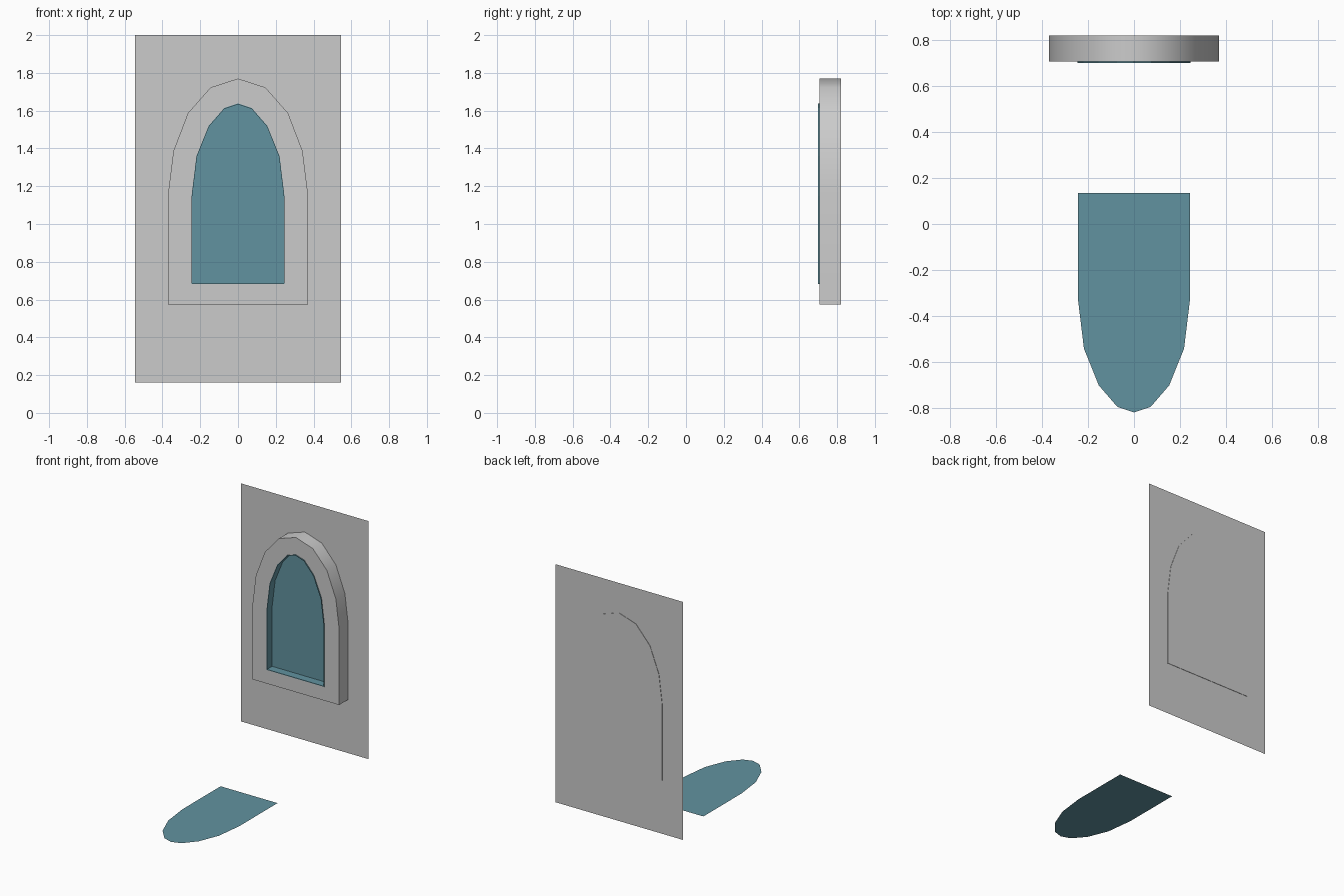
import bpy
import math

cube = bpy.data.objects.get("Cube")
if cube:
    bpy.data.objects.remove(cube, do_unlink=True)


def material(name, rgb):
    mat = bpy.data.materials.new(name)
    mat.use_nodes = True
    color = (*rgb, 1.0)
    mat.diffuse_color = color
    mat.node_tree.nodes["Principled BSDF"].inputs["Base Color"].default_value = color
    return mat


stone = material("stone grey", (0.6, 0.6, 0.6))
glass = material("dusty teal", (0.12, 0.29, 0.35))


def add_object(name, verts, faces, mat):
    mesh = bpy.data.meshes.new(name)
    mesh.from_pydata(verts, [], faces)
    mesh.materials.append(mat)
    obj = bpy.data.objects.new(name, mesh)
    bpy.context.collection.objects.link(obj)
    return obj


def arch(half, tip):
    """Closed outline: right half from the sill up, tip, mirrored left half."""
    return half + [(0, tip)] + [(-x, z) for x, z in reversed(half)]


def loft(name, rings, mat, bridges, caps):
    """Rings are (outline, y) pairs; bridges join ring pairs, caps fill rings."""
    n = len(rings[0][0])
    verts = [(x, y, z) for outline, y in rings for x, z in outline]
    faces = [(a * n + i, a * n + (i + 1) % n, b * n + (i + 1) % n, b * n + i)
             for a, b in bridges for i in range(n)]
    for ring, flip in caps:
        loop = [ring * n + i for i in range(n)]
        faces.append(loop[::-1] if flip else loop)
    return add_object(name, verts, faces, mat)


outer = arch([(0.37, 0.574), (0.37, 1.16), (0.342, 1.386),
              (0.265, 1.587), (0.145, 1.723)], 1.77)
inner = arch([(0.246, 0.683), (0.246, 1.148), (0.22, 1.36),
              (0.155, 1.52), (0.073, 1.614)], 1.638)

# Flat wall panel
wall_y = 0.817
add_object("wall", [(-0.545, wall_y, 0.16), (0.545, wall_y, 0.16),
                    (0.545, wall_y, 2), (-0.545, wall_y, 2)], [(0, 1, 2, 3)], stone)

# Arched surround: outer side, front ring, opening, closed back
front, back, recess = 0.707, 0.82, 0.765
frame = loft("window_frame",
             [(outer, back), (outer, front), (inner, front), (inner, recess)],
             stone, [(0, 1), (1, 2), (2, 3)], [(0, True)])

# Lining of the opening with a recessed pane, standing just proud of the frame
lip = [(x * 0.985, 1.16 + (z - 1.16) * 0.99) for x, z in inner]
loft("window_pane",
     [(inner, front), (inner, front - 0.007), (lip, front - 0.007), (lip, recess - 0.002)],
     glass, [(0, 1), (1, 2), (2, 3)], [(3, False)])

# Matching arched patch lying on the floor
add_object("floor_patch",
           [(x * 0.99, 0.135 - (z - 0.683), 0) for x, z in inner],
           [list(range(len(inner)))[::-1]], glass)

# Rounded shading along the arch of the frame
bpy.ops.object.select_all(action="DESELECT")
frame.select_set(True)
bpy.context.view_layer.objects.active = frame
bpy.ops.object.shade_smooth_by_angle(angle=math.radians(50))
